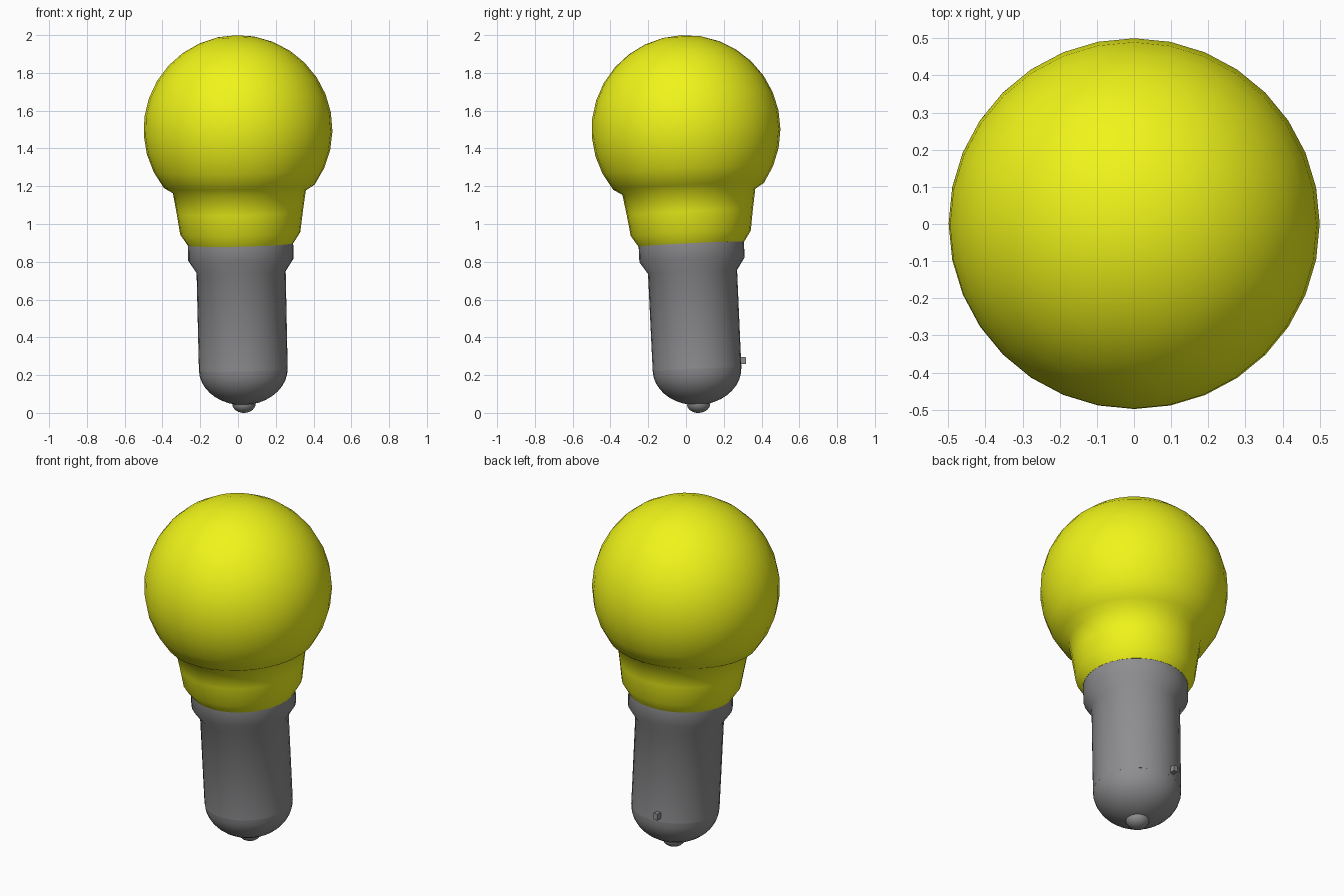
import bpy, bmesh, math
from mathutils import Vector, Matrix

if "Cube" in bpy.data.objects:
    bpy.data.objects.remove(bpy.data.objects["Cube"])

SEG = 32
# Bulb leans slightly about the globe centre; local origin = globe centre
AXIS = Vector((-0.022, -0.046, 1.0)).normalized()
PLACE = Matrix.Translation((0, 0, 1.5)) @ Vector((0, 0, 1)).rotation_difference(AXIS).to_matrix().to_4x4()


def finish(name, bm, color=None, angle=30):
    bmesh.ops.recalc_face_normals(bm, faces=bm.faces)
    me = bpy.data.meshes.new(name)
    bm.to_mesh(me)
    bm.free()
    ob = bpy.data.objects.new(name, me)
    bpy.context.collection.objects.link(ob)
    ob.matrix_world = PLACE
    if color:
        mat = bpy.data.materials.new(name + "_color")
        mat.diffuse_color = color
        mat.use_nodes = True
        mat.node_tree.nodes["Principled BSDF"].inputs["Base Color"].default_value = mat.diffuse_color
        me.materials.append(mat)
    bpy.ops.object.select_all(action='DESELECT')
    ob.select_set(True)
    bpy.context.view_layer.objects.active = ob
    bpy.ops.object.shade_smooth_by_angle(angle=math.radians(angle))
    return ob


def lathe(name, profile, color=None, angle=30):
    """Spin (radius, world-like height) points around the bulb axis."""
    bm = bmesh.new()
    rings = []
    for r, z in profile:
        n = 1 if r < 1e-5 else SEG
        rings.append([bm.verts.new((r * math.cos(2 * math.pi * i / SEG),
                                    r * math.sin(2 * math.pi * i / SEG), z - 1.5))
                      for i in range(n)])
    for a, b in zip(rings, rings[1:]):
        for i in range(SEG):
            j = (i + 1) % SEG
            if len(a) == 1:
                bm.faces.new((a[0], b[i], b[j]))
            elif len(b) == 1:
                bm.faces.new((a[i], b[0], a[j]))
            else:
                bm.faces.new((a[i], b[i], b[j], a[j]))
    return finish(name, bm, color, angle)


def arc(r, h, z, a0, a1, n):
    """Elliptical arc, angles in degrees measured from straight up."""
    pts = []
    for i in range(n + 1):
        a = math.radians(a0 + (a1 - a0) * i / n)
        pts.append((abs(r * math.sin(a)), z + h * math.cos(a)))
    return pts


DARK = (0.27, 0.27, 0.28, 1)

# Glass globe with its neck
lathe("glass_globe",
      arc(0.5, 0.5, 1.5, 0, 127, 11) + [(0.352, 1.17), (0.334, 1.06), (0.318, 0.95),
                                        (0.28, 0.892), (0.0, 0.892)],
      (0.87, 0.91, 0.01, 1), 50)

# Metal collar and sleeve
lathe("metal_sleeve",
      [(0.0, 0.893), (0.279, 0.893), (0.279, 0.81), (0.236, 0.745), (0.235, 0.228), (0.0, 0.228)],
      DARK, 50)

# Rounded insulator end
lathe("base_dome", arc(0.235, 0.19, 0.23, 90, 180, 9), DARK)

# Contact nub at the very bottom
lathe("contact_nub", arc(0.062, 0.048, 0.046, 90, 180, 6), DARK)

# Small locking pin on the back of the sleeve
bm = bmesh.new()
bmesh.ops.create_cube(bm, size=1, matrix=Matrix.Translation((-0.05, 0.238, -1.235))
                      @ Matrix.Diagonal((0.025, 0.045, 0.036, 1)))
finish("locking_pin", bm, DARK)
